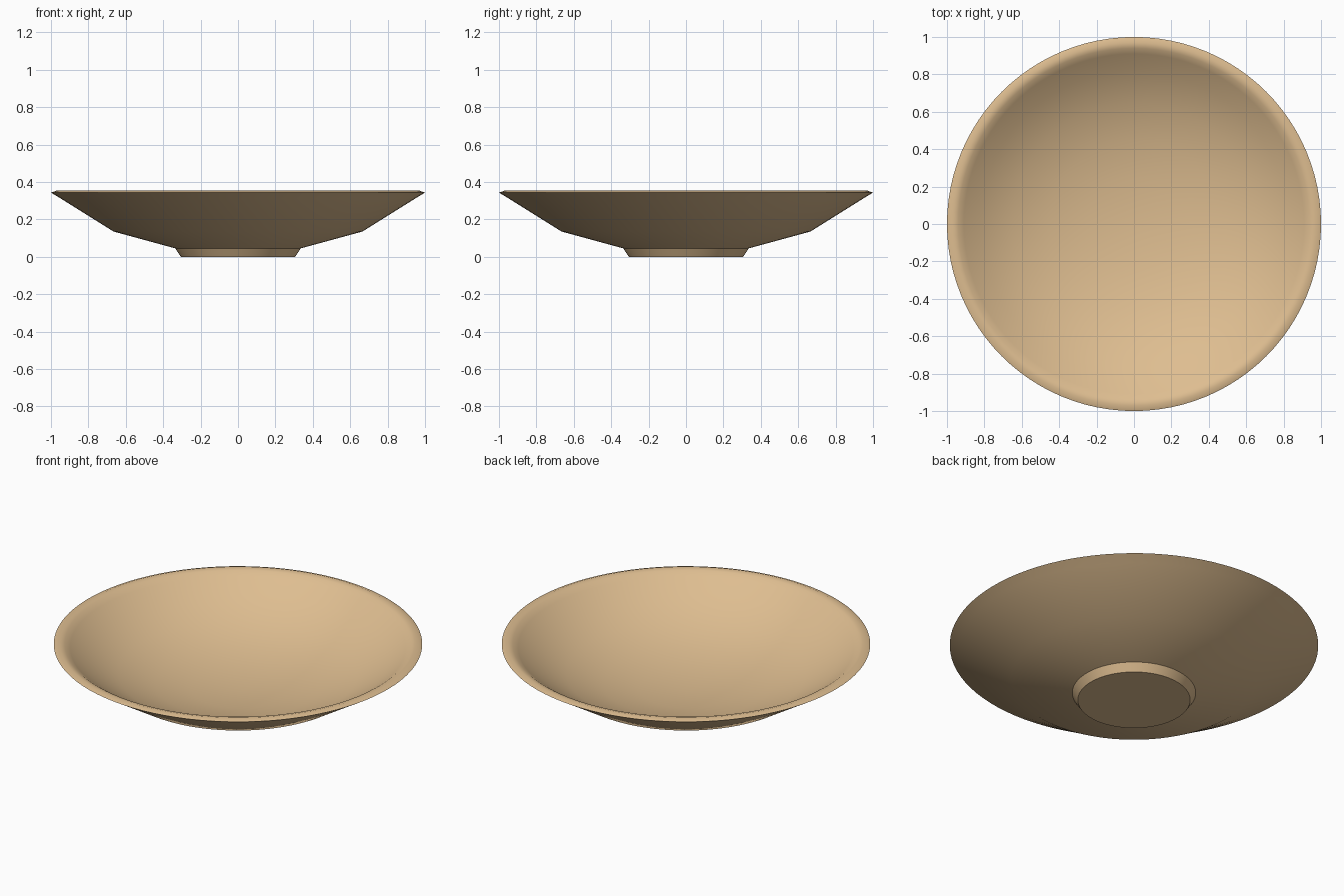
import bpy, bmesh, math

cube = bpy.data.objects.get("Cube")
if cube:
    bpy.data.objects.remove(cube, do_unlink=True)

# Clay colour
clay = bpy.data.materials.new("tan_clay")
clay.use_nodes = True
tan = (0.73, 0.51, 0.28, 1.0)
clay.diffuse_color = tan
clay.node_tree.nodes["Principled BSDF"].inputs["Base Color"].default_value = tan

# Half section: foot, outer wall, rim, inner hollow
profile = [
    (0, 0), (0.305, 0), (0.335, 0.045),
    (0.665, 0.135), (0.95, 0.313), (1.0, 0.343),
    (0.97, 0.354), (0.94, 0.346), (0.91, 0.325),
    (0.82, 0.26), (0.65, 0.17), (0.45, 0.11), (0.25, 0.075), (0, 0.062),
]


def lathe(name, points, material, steps=96):
    """Turn a half section around the z axis into a closed solid."""
    bm = bmesh.new()
    verts = [bm.verts.new((r, 0, z)) for r, z in points]
    edges = [bm.edges.new(pair) for pair in zip(verts, verts[1:])]
    bmesh.ops.spin(bm, geom=verts + edges, cent=(0, 0, 0), axis=(0, 0, 1),
                   angle=math.tau, steps=steps, use_merge=True)
    bmesh.ops.remove_doubles(bm, verts=bm.verts, dist=0.0001)
    bmesh.ops.recalc_face_normals(bm, faces=bm.faces)
    mesh = bpy.data.meshes.new(name)
    bm.to_mesh(mesh)
    bm.free()
    mesh.materials.append(material)
    obj = bpy.data.objects.new(name, mesh)
    bpy.context.collection.objects.link(obj)
    return obj


# Shallow footed bowl, with crisp edges at the rim and foot
bowl = lathe("shallow_bowl", profile, clay)
bpy.ops.object.select_all(action="DESELECT")
bowl.select_set(True)
bpy.context.view_layer.objects.active = bowl
bpy.ops.object.shade_smooth_by_angle(angle=math.radians(38))
